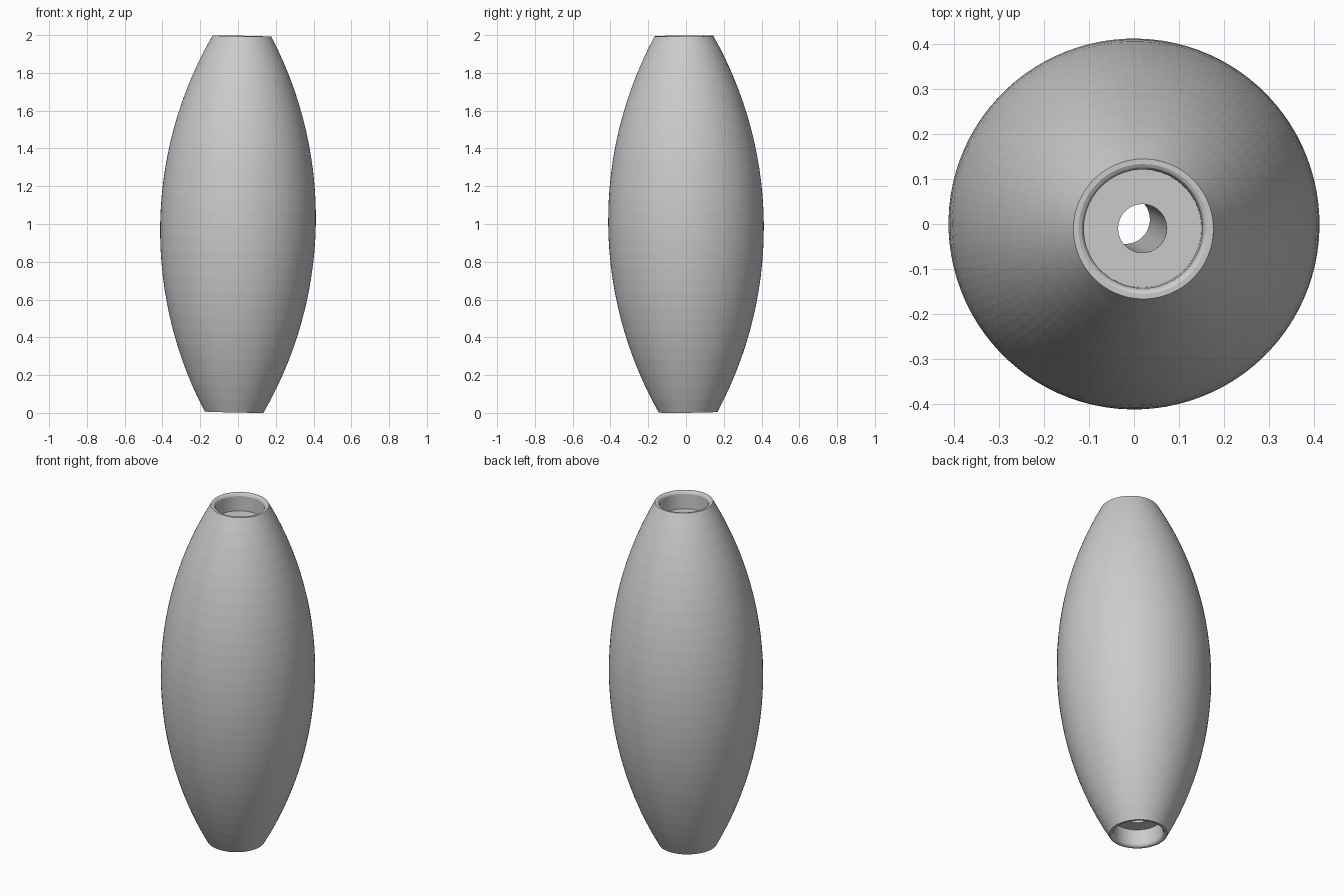
import bpy, bmesh
from math import sqrt, tau
from mathutils import Matrix, Vector

if "Cube" in bpy.data.objects:
    bpy.data.objects.remove(bpy.data.objects["Cube"])

SEGS, RINGS = 96, 28
HALF = 0.996                 # half length along the axis
R_MID, R_END = 0.412, 0.1555
R_CUP, R_BORE, DEPTH = 0.131, 0.054, 0.10

# Outer barrel profile: a circular arc from bottom rim to top rim
sag = R_MID - R_END
arc_r = (HALF ** 2 + sag ** 2) / (2 * sag)
outer = []
for i in range(RINGS + 1):
    z = -HALF + 2 * HALF * i / RINGS
    outer.append((R_MID - arc_r + sqrt(arc_r ** 2 - z * z), z))

# Rim, softened cup edge, cup floor and through bore, mirrored for both ends
cup = [(0.144, HALF), (0.137, HALF - 0.004), (0.132, HALF - 0.013),
       (R_CUP, HALF - DEPTH), (R_BORE, HALF - DEPTH)]
profile = outer + cup + [(r, -z) for r, z in reversed(cup)]

# Lathe the closed profile
bm = bmesh.new()
rings = []
for k in range(SEGS):
    rot = Matrix.Rotation(tau * k / SEGS, 3, 'Z')
    rings.append([bm.verts.new(rot @ Vector((r, 0, z))) for r, z in profile])
n = len(profile)
for k in range(SEGS):
    a, b = rings[k], rings[(k + 1) % SEGS]
    for i in range(n):
        j = (i + 1) % n
        bm.faces.new((a[i], b[i], b[j], a[j]))
bmesh.ops.recalc_face_normals(bm, faces=bm.faces)

# Slight lean of the axis, then stand on the ground
lean = Vector((0.021, -0.011, 1)).to_track_quat('Z', 'Y').to_matrix()
bmesh.ops.transform(bm, matrix=lean.to_4x4(), verts=bm.verts)
low = min(v.co.z for v in bm.verts)
bmesh.ops.translate(bm, vec=(0, 0, -low), verts=bm.verts)

mesh = bpy.data.meshes.new("barrel_bead")
bm.to_mesh(mesh)
bm.free()
obj = bpy.data.objects.new("barrel_bead", mesh)
bpy.context.collection.objects.link(obj)
